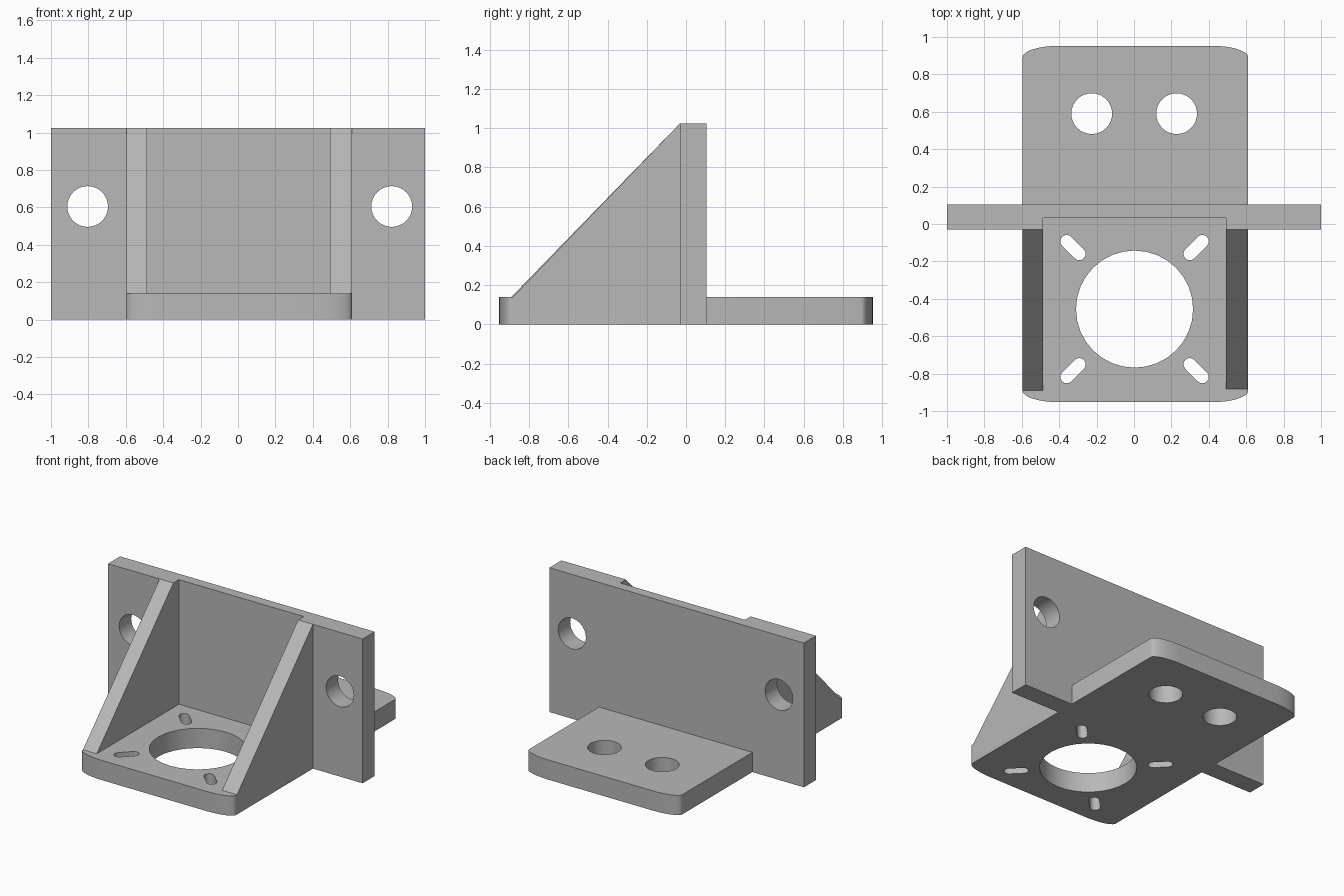
import bpy
import bmesh
from math import cos, sin, pi, radians
from mathutils import Vector

cube = bpy.data.objects.get("Cube")
if cube:
    bpy.data.objects.remove(cube, do_unlink=True)

gray = bpy.data.materials.new("plain gray")
gray.use_nodes = True
color = (0.48, 0.48, 0.48, 1)
gray.diffuse_color = color
gray.node_tree.nodes["Principled BSDF"].inputs["Base Color"].default_value = color

THICK, HEIGHT = 0.14, 1.025
LEFT, RIGHT, END = -0.595, 0.61, 0.953
WALL_FRONT, WALL_BACK = -0.03, 0.105
POCKET = (-0.487, 0.493)
MID = (LEFT + RIGHT) / 2


def prism(name, outline, direction):
    """Extrude a closed outline of 3D points along a direction."""
    bm = bmesh.new()
    face = bm.faces.new([bm.verts.new(p) for p in outline])
    new = bmesh.ops.extrude_face_region(bm, geom=[face])["geom"]
    bmesh.ops.translate(bm, vec=Vector(direction),
                        verts=[v for v in new if isinstance(v, bmesh.types.BMVert)])
    bmesh.ops.recalc_face_normals(bm, faces=bm.faces)
    mesh = bpy.data.meshes.new(name)
    bm.to_mesh(mesh)
    bm.free()
    mesh.materials.append(gray)
    obj = bpy.data.objects.new(name, mesh)
    bpy.context.collection.objects.link(obj)
    return obj


def box(name, x0, x1, y0, y1, z0, z1):
    return prism(name, [(x0, y0, z0), (x1, y0, z0), (x1, y1, z0), (x0, y1, z0)],
                 (0, 0, z1 - z0))


def arc(cx, cy, rx, ry, start, sweep, steps):
    return [(cx + rx * cos(start + sweep * i / steps),
             cy + ry * sin(start + sweep * i / steps)) for i in range(steps + 1)]


def combine(target, tool, operation):
    """Apply a boolean and remove the tool."""
    mod = target.modifiers.new("combine", 'BOOLEAN')
    mod.operation, mod.solver, mod.object = operation, 'EXACT', tool
    bpy.context.view_layer.objects.active = target
    bpy.ops.object.modifier_apply(modifier=mod.name)
    bpy.data.objects.remove(tool, do_unlink=True)


def cut_down(target, points):
    cutter = prism("cutter", [(x, y, -0.1) for x, y in points], (0, 0, THICK + 0.2))
    combine(target, cutter, 'DIFFERENCE')


def circle(cx, cy, r):
    return arc(cx, cy, r, r, 0, 2 * pi, 32)[:-1]


# Base plate with shallow elliptical corners
rx, ry = 0.2, 0.06
outline = []
for k, (sx, sy) in enumerate([(1, 1), (-1, 1), (-1, -1), (1, -1)]):
    cx = RIGHT - rx if sx > 0 else LEFT + rx
    outline += arc(cx, sy * (END - ry), rx, ry, k * pi / 2, pi / 2, 10)
bracket = prism("mounting_bracket", [(x, y, 0) for x, y in outline], (0, 0, THICK))

# Large central hole, rear bolt holes and diagonal slots
hole_x, hole_y = 0.003, -0.455
cut_down(bracket, circle(hole_x, hole_y, 0.313))
for x in (-0.226, 0.228):
    cut_down(bracket, circle(x, 0.59, 0.109))
for k in range(4):
    a = pi / 4 + k * pi / 2
    slot = []
    for dist, start in ((0.513, a - pi / 2), (0.418, a + pi / 2)):
        slot += arc(hole_x + dist * cos(a), hole_y + dist * sin(a),
                    0.034, 0.034, start, pi, 8)
    cut_down(bracket, slot)

# Upright wall with front pocket and two bolt holes
wall = box("upright_wall", -1, 1, WALL_FRONT, WALL_BACK, 0, HEIGHT)
combine(wall, box("pocket", *POCKET, -0.2, 0.033, THICK, HEIGHT + 0.1), 'DIFFERENCE')
for x in (-0.804, 0.822):
    ring = [(px, -0.2, pz) for px, pz in circle(x, 0.605, 0.109)]
    combine(wall, prism("bolt_hole", ring, (0, 0.5, 0)), 'DIFFERENCE')
combine(bracket, wall, 'UNION')

# Triangular side ribs
for x0, x1, toe in ((LEFT, POCKET[0], -0.89), (POCKET[1], RIGHT, -0.882)):
    side = [(toe, 0.05), (toe, THICK), (WALL_FRONT, HEIGHT), (0.02, HEIGHT), (0.02, 0.05)]
    rib = prism("side_rib", [(x0, y, z) for y, z in side], (x1 - x0, 0, 0))
    combine(bracket, rib, 'UNION')

# Smooth the round walls, keep edges crisp
bpy.ops.object.select_all(action='DESELECT')
bracket.select_set(True)
bpy.context.view_layer.objects.active = bracket
bpy.ops.object.shade_smooth_by_angle(angle=radians(30))
